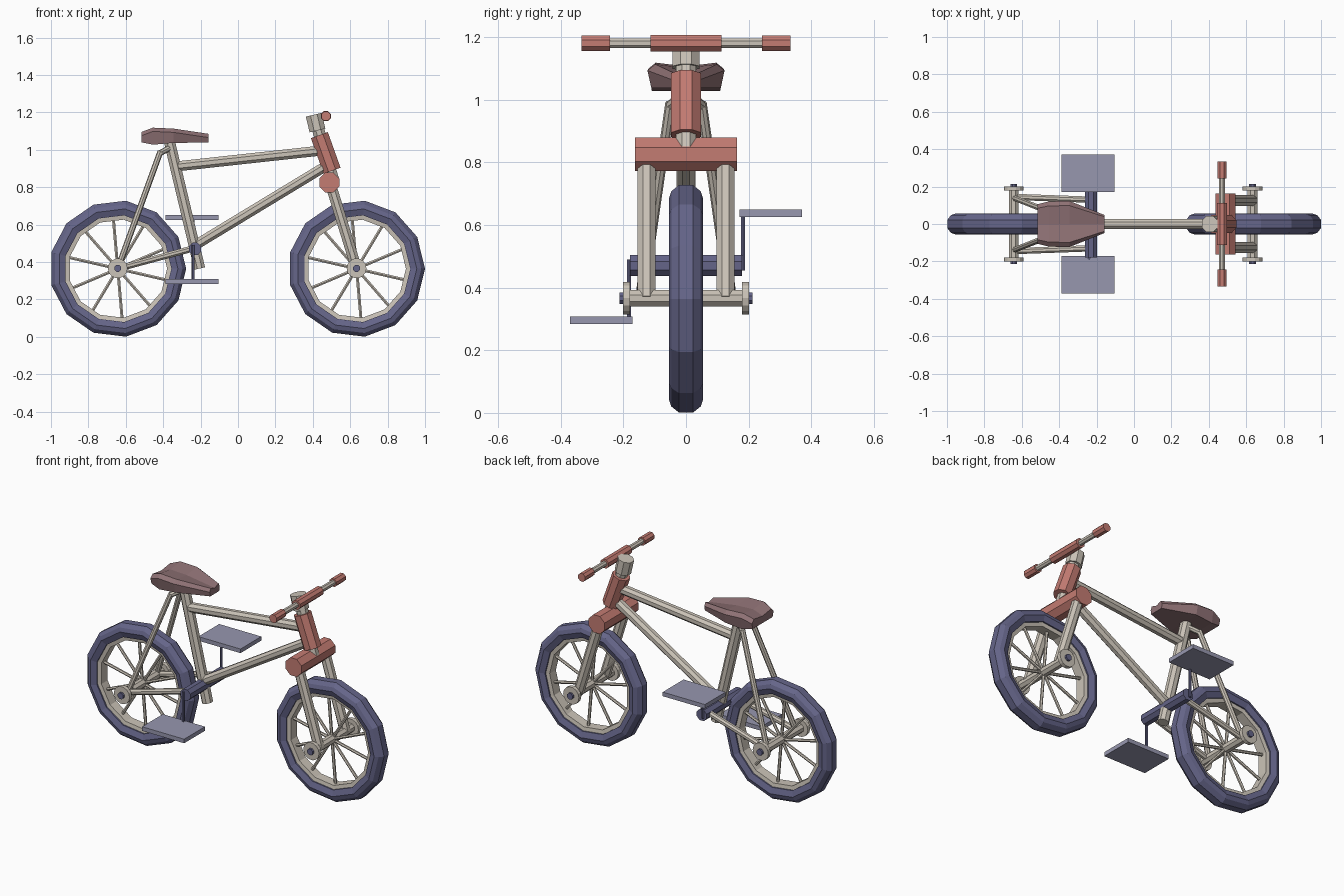
import bpy, bmesh, math
from mathutils import Vector, Matrix

if "Cube" in bpy.data.objects:
    bpy.data.objects.remove(bpy.data.objects["Cube"])


def mat(name, c):
    m = bpy.data.materials.new(name)
    m.diffuse_color = (*c, 1)
    m.use_nodes = True
    m.node_tree.nodes["Principled BSDF"].inputs["Base Color"].default_value = m.diffuse_color
    return m


CREAM = mat("cream metal", (0.60, 0.55, 0.48))
BLUE = mat("dark blue rubber", (0.13, 0.13, 0.25))
CORAL = mat("coral paint", (0.55, 0.20, 0.17))
MAUVE = mat("mauve seat", (0.28, 0.17, 0.18))
GREY = mat("blue grey pedal", (0.31, 0.31, 0.43))


def finish(name, bm, m):
    bmesh.ops.recalc_face_normals(bm, faces=bm.faces)
    me = bpy.data.meshes.new(name)
    bm.to_mesh(me)
    bm.free()
    me.materials.append(m)
    ob = bpy.data.objects.new(name, me)
    bpy.context.collection.objects.link(ob)
    return ob


def tube(name, p, q, r, m, sides=8, turn=0.5):
    """Straight prism from p to q; turn rotates it by a fraction of one side."""
    p, q = Vector(p), Vector(q)
    d = q - p
    mx = (Matrix.Translation((p + q) / 2) @ d.to_track_quat('Z', 'Y').to_matrix().to_4x4()
          @ Matrix.Rotation(turn * math.tau / sides, 4, 'Z'))
    bm = bmesh.new()
    bmesh.ops.create_cone(bm, cap_ends=True, segments=sides, radius1=r, radius2=r,
                          depth=d.length, matrix=mx)
    return finish(name, bm, m)


def across(name, x, z, y0, y1, r, m, sides=8, turn=0.5):
    return tube(name, (x, y0, z), (x, y1, z), r, m, sides, turn)


def ring(name, x, z, section, m, sides=13):
    """Closed (y, radius) section turned around the wheel axis."""
    bm = bmesh.new()
    loops = []
    for i in range(sides):
        a = math.tau * i / sides
        loops.append([bm.verts.new((x + r * math.cos(a), y, z + r * math.sin(a)))
                      for y, r in section])
    n = len(section)
    for i in range(sides):
        a, b = loops[i], loops[(i + 1) % sides]
        for j in range(n):
            k = (j + 1) % n
            bm.faces.new((a[j], a[k], b[k], b[j]))
    return finish(name, bm, m)


def box(name, c, size, m):
    bm = bmesh.new()
    bmesh.ops.create_cube(bm, size=1, matrix=Matrix.Translation(c) @ Matrix.Diagonal((*size, 1)))
    return finish(name, bm, m)


HZ = 0.364
half_tire = [(0.022, 0.366), (0.047, 0.346), (0.055, 0.322), (0.042, 0.287)]
TIRE = half_tire + [(-y, r) for y, r in reversed(half_tire)]
RIM = [(0.035, 0.295), (0.03, 0.264), (-0.03, 0.264), (-0.035, 0.295)]

# wheels with spokes, axles, washers and nuts
for label, x in (("rear", -0.643), ("front", 0.634)):
    ring(label + "_tire", x, HZ, TIRE, BLUE)
    ring(label + "_rim", x, HZ, RIM, CREAM)
    across(label + "_axle", x, HZ + 0.002, -0.18, 0.18, 0.028, CREAM)
    for i in range(10):
        a = math.radians(-13 + 36 * i)
        tube(label + "_spoke", (x, 0, HZ),
             (x + 0.272 * math.cos(a), 0, HZ + 0.272 * math.sin(a)), 0.009, CREAM, 6)
    for s in (1, -1):
        across(label + "_washer", x, HZ + 0.002, s * 0.178, s * 0.201, 0.053, CREAM, 14)
        across(label + "_nut", x, HZ + 0.002, s * 0.195, s * 0.213, 0.02, BLUE)

# frame tubes
tube("seat_tube", (-0.368, 0, 1.05), (-0.205, 0, 0.365), 0.032, CREAM)
tube("top_tube", (-0.33, 0, 0.911), (0.44, 0, 0.995), 0.029, CREAM)
tube("down_tube", (-0.22, 0, 0.495), (0.47, 0, 0.913), 0.029, CREAM)
for s in (1, -1):
    tube("chain_stay", (-0.643, s * 0.145, HZ), (-0.23, s * 0.13, 0.475), 0.018, CREAM)
    tube("seat_stay", (-0.643, s * 0.14, HZ), (-0.415, s * 0.05, 0.99), 0.016, CREAM)
    tube("seat_stay_tip", (-0.42, s * 0.052, 0.98), (-0.365, s * 0.015, 1.01), 0.016, CREAM)
    tube("fork_leg", (0.634, s * 0.126, HZ), (0.492, s * 0.126, 0.825), 0.031, CREAM)

# fork crown, head tube, stem
across("fork_crown", 0.488, 0.825, -0.163, 0.163, 0.058, CORAL)
tube("steerer", (0.425, 0, 1.12), (0.508, 0, 0.84), 0.035, CREAM)
tube("head_tube", (0.435, 0, 1.078), (0.503, 0, 0.888), 0.052, CORAL).scale = (1, 1, 1)
tube("stem_cap", (0.405, 0, 1.187), (0.425, 0, 1.103), 0.047, CREAM)

# handlebar
across("handlebar", 0.47, 1.18, -0.32, 0.32, 0.017, CREAM)
across("bar_pad", 0.47, 1.18, -0.113, 0.113, 0.029, CORAL)
for s in (1, -1):
    across("grip", 0.47, 1.18, s * 0.243, s * 0.333, 0.026, CORAL)

# crank and pedals
across("crank_axle", -0.23, 0.47, -0.178, 0.178, 0.036, BLUE, 8)
for s in (1, -1):
    end = 0.6375 if s > 0 else 0.2955
    tube("crank_arm", (-0.24, s * 0.182, 0.455 if s > 0 else 0.49),
         (-0.24, s * 0.182, end), 0.008, BLUE, 6)
    box("pedal", (-0.245, s * 0.271, end), (0.284, 0.2, 0.025), GREY)

# seat lofted along x: (x, half width, bottom z, top z)
bm = bmesh.new()
rows = []
for x, w, zb, zt in ((-0.517, 0.105, 1.04, 1.095), (-0.455, 0.121, 1.027, 1.118),
                     (-0.345, 0.123, 1.037, 1.113), (-0.157, 0.048, 1.038, 1.085)):
    half = [(w * 0.9, zb), (w, zt - 0.02), (w * 0.8, zt)]
    sec = half + [(0, zt - 0.012)] + [(-y, z) for y, z in reversed(half)]
    rows.append([bm.verts.new((x, y, z)) for y, z in sec])
for a, b in zip(rows, rows[1:]):
    for j in range(len(a)):
        k = (j + 1) % len(a)
        bm.faces.new((a[j], a[k], b[k], b[j]))
bm.faces.new(rows[0])
bm.faces.new(rows[-1])
finish("seat", bm, MAUVE)
